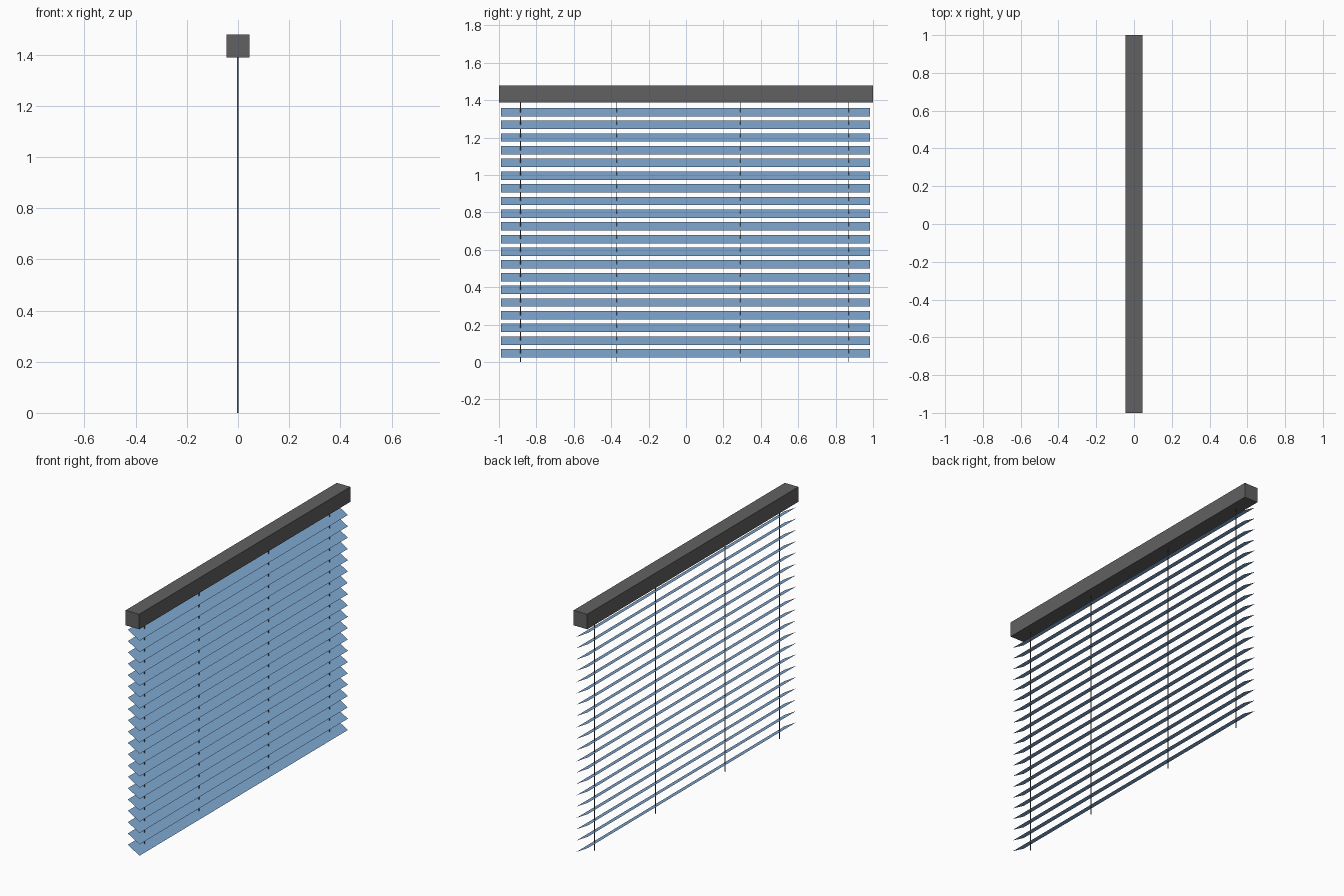
import bpy
import math

if "Cube" in bpy.data.objects:
    bpy.data.objects.remove(bpy.data.objects["Cube"])

HEIGHT = 1.478
RAIL = 0.09
SLATS = 20
SLAT_LOW, SLAT_HIGH = 0.047, 1.336


def material(name, color):
    mat = bpy.data.materials.new(name)
    mat.diffuse_color = color
    mat.use_nodes = True
    mat.node_tree.nodes["Principled BSDF"].inputs["Base Color"].default_value = mat.diffuse_color
    return mat


def finish(name, mat):
    obj = bpy.context.object
    obj.name = name
    obj.data.name = name
    obj.data.materials.append(mat)
    bpy.ops.object.transform_apply(location=False, rotation=False, scale=True)
    return obj


def box(name, center, size, mat):
    bpy.ops.mesh.primitive_cube_add(size=1, location=center)
    bpy.context.object.scale = size
    return finish(name, mat)


dark = material("dark_grey", (0.12, 0.12, 0.12, 1))
blue = material("slat_blue", (0.22, 0.40, 0.65, 1))

# Head rail
box("head_rail", (0, 0, HEIGHT - RAIL / 2), (RAIL, 2, RAIL), dark)

# Hanging cords
cord_top = HEIGHT - RAIL
for i, y in enumerate((-0.885, -0.37, 0.29, 0.87)):
    box(f"cord_{i + 1}", (-0.001, y, cord_top / 2), (0.004, 0.004, cord_top), dark)

# Thin slats tilted towards +x, sharing one mesh
bpy.ops.mesh.primitive_plane_add(size=1, location=(0, -0.0015, SLAT_LOW))
bpy.context.object.scale = (0.09, 1.973, 1)
slat = finish("slat_1", blue)
slat.rotation_euler.y = math.radians(30)
pitch = (SLAT_HIGH - SLAT_LOW) / (SLATS - 1)
for i in range(1, SLATS):
    copy = slat.copy()
    copy.name = f"slat_{i + 1}"
    copy.location.z = SLAT_LOW + i * pitch
    bpy.context.collection.objects.link(copy)
